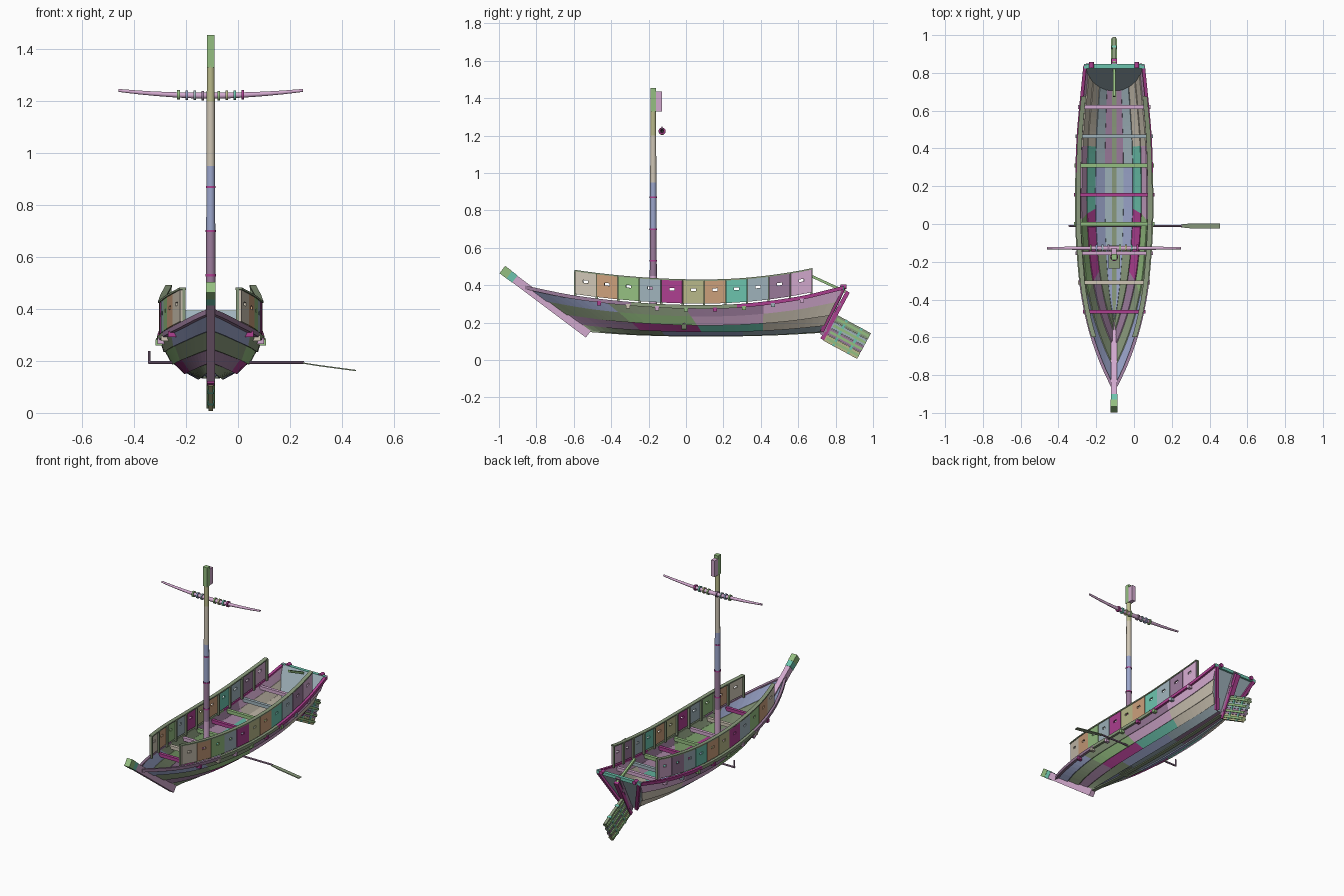
import bpy, bmesh, math, random
from mathutils import Vector as V

if "Cube" in bpy.data.objects:
    bpy.data.objects.remove(bpy.data.objects["Cube"])

random.seed(4)
CX = -0.105  # centreline of the ship
PAL = {'pink': (.65, .40, .62), 'green': (.30, .52, .22), 'moss': (.25, .32, .20), 'blue': (.33, .38, .60),
       'grape': (.42, .05, .28), 'teal': (.15, .55, .42), 'sand': (.62, .56, .46), 'olive': (.48, .48, .25),
       'slate': (.35, .45, .50), 'plum': (.33, .20, .33), 'rust': (.60, .35, .20)}
MATS = {}
for key, c in PAL.items():
    MATS[key] = bpy.data.materials.new(key)
    MATS[key].diffuse_color = (*c, 1)


def finish(name, bm, cols, mirror=False, smooth=False):
    bmesh.ops.recalc_face_normals(bm, faces=bm.faces)
    me = bpy.data.meshes.new(name)
    bm.to_mesh(me)
    bm.free()
    ob = bpy.data.objects.new(name, me)
    bpy.context.collection.objects.link(ob)
    ob.location.x = CX
    for c in ([cols] if isinstance(cols, str) else cols):
        me.materials.append(MATS[c])
    if mirror:
        ob.modifiers.new('mirror', 'MIRROR').use_mirror_merge = False
    if smooth:
        bpy.context.view_layer.objects.active = ob
        ob.select_set(True)
        bpy.ops.object.shade_smooth_by_angle(angle=math.radians(40))
        ob.select_set(False)
    return ob


def loft(name, rings, cols, mirror=False, smooth=False):
    """Skin closed rings; several colours become butted lengths."""
    bm = bmesh.new()
    vs = [[bm.verts.new(p) for p in r] for r in rings]
    n, k = len(rings[0]), 1 if isinstance(cols, str) else len(cols)
    for i in range(len(vs) - 1):
        for j in range(n):
            f = bm.faces.new((vs[i][j], vs[i][(j + 1) % n], vs[i + 1][(j + 1) % n], vs[i + 1][j]))
            f.material_index = i * k // (len(vs) - 1)
    bm.faces.new(vs[0])
    bm.faces.new(vs[-1]).material_index = k - 1
    return finish(name, bm, cols, mirror, smooth)


def bar(name, p, q, a, b, col, mirror=False):
    """Rectangular beam from p to q: a = width sideways, b = depth."""
    p, q = V(p), V(q)
    d = (q - p).normalized()
    s = V((0, 1, 0)) if abs(d.x) > .7 else V((1, 0, 0))
    s = (s - d * s.dot(d)).normalized()
    t = d.cross(s)
    ring = [s * i * a / 2 + t * j * b / 2 for i, j in ((-1, -1), (1, -1), (1, 1), (-1, 1))]
    return loft(name, [[c + o for o in ring] for c in (p, q)], col, mirror)


def rod(name, pts, radii, col, n=12):
    """Round rod through points lying along one main direction."""
    d = (V(pts[-1]) - V(pts[0])).normalized()
    s = d.orthogonal().normalized()
    t = d.cross(s)
    return loft(name, [[V(p) + (s * math.cos(2 * math.pi * k / n) + t * math.sin(2 * math.pi * k / n)) * r
                        for k in range(n)] for p, r in zip(pts, radii)], col, smooth=True)


def curve(tab, x):
    """Smooth interpolation of a small (x, value) table."""
    def slope(i):
        a, b = max(i - 1, 0), min(i + 1, len(tab) - 1)
        return (tab[b][1] - tab[a][1]) / (tab[b][0] - tab[a][0])
    i = max(k for k in range(len(tab) - 1) if x >= tab[k][0] or k == 0)
    h = tab[i + 1][0] - tab[i][0]
    t = (x - tab[i][0]) / h
    return ((2*t**3 - 3*t*t + 1) * tab[i][1] + (t**3 - 2*t*t + t) * h * slope(i)
            + (3*t*t - 2*t**3) * tab[i + 1][1] + (t**3 - t*t) * h * slope(i + 1))


# Hull shape: plan half width, sheer, keel and section
PLAN = [(0, .008), (.065, .06), (.15, .113), (.235, .15), (.33, .176), (.5, .196), (.68, .195), (.8, .186), (1, .153)]
SHEER = [(0, .39), (.153, .338), (.33, .303), (.506, .287), (.68, .293), (.86, .332), (1, .388)]
KEEL = [(0, .155), (.2, .138), (.5, .13), (.8, .137), (1, .15)]
SECT = [(0, 0), (.25, .03), (.51, .17), (.74, .4), (.9, .7), (1, 1)]


def hull(u, i):
    x, h = SECT[i]
    y0, y1 = -.52 - .34 * h, .72 + .12 * h
    k = curve(KEEL, u)
    return V((x * curve(PLAN, u), y0 + (y1 - y0) * u, k + (curve(SHEER, u) - k) * h))


def rim(y):
    return hull((y + .86) / 1.7, 5)


# Overlapping strakes
US = [k / 36 for k in range(37)]
COLS = [('blue', 'slate', 'plum'), ('moss', 'blue', 'slate'), ('plum', 'grape', 'teal', 'sand'),
        ('moss', 'green', 'pink', 'sand'), ('blue', 'moss', 'plum', 'pink')]
for i in range(5):
    rings = []
    for u in US:
        a, b = hull(u, i), hull(u, i + 1)
        t = b - a
        n = V((t.z, 0, -t.x)).normalized()
        lap = .006 if i else 0
        low = a - t * (.08 if i else 0)
        rings.append([low + n * lap, b, b - n * .007, low + n * (lap - .007)])
        for p in rings[-1]:
            p.x = max(p.x, 0)
    loft('strake_%d' % i, rings, COLS[i], mirror=True)

# Gunwale rail and keel
loft('gunwale', [[hull(u, 5) + V((dx, 0, dz)) for dx, dz in ((-.008, -.012), (.01, -.012), (.01, .008), (-.008, .008))]
                 for u in US], ('plum', 'moss', 'grape'), mirror=True)
loft('keel', [[hull(u, 0) + V((dx, 0, dz)) for dx, dz in ((-.012, -.005), (.012, -.005), (.012, .01), (-.012, .01))]
              for u in US], 'moss')

# Transom, sternpost and stern cap
tr = [hull(1, i) for i in range(6)]
tr = tr + [V((-p.x, p.y, p.z)) for p in tr[:0:-1]]
loft('transom', [tr, [p + V((0, -.016, .004)) for p in tr]], 'slate')
bar('transom_cap', (-.16, .835, .385), (.16, .835, .385), .022, .02, 'teal')
bar('transom_edge', (.05, .728, .155), (.145, .84, .38), .02, .02, 'grape', mirror=True)
bar('sternpost', (0, .725, .135), (0, .846, .39), .03, .02, 'plum')
for x in (-.12, .12):
    rod('stern_knob', [(x, .825, .392), (x, .858, .392)], [.013, .013], 'grape')

# Stem timber with banded head
bar('stem', (0, -.522, .138), (0, -.915, .433), .032, .044, 'pink')
bar('stem_band', (0, -.915, .433), (0, -.945, .456), .035, .048, 'teal')
bar('stem_head', (0, -.945, .456), (0, -.982, .484), .037, .05, 'green')

# Cross beams through the sides
for k, c in zip(range(-3, 5), ('grape', 'sand', 'pink', 'green', 'grape', 'green', 'slate', 'pink')):
    p = rim(k * .155)
    w = p.x + .016
    bar('cross_beam', (-w, k * .155, p.z - .016), (w, k * .155, p.z - .016), .02, .022, c)

# Side panels with slots, posts and cap rail
SS, TS = (0, .38, .62, 1), (0, .54, .65, 1)
for k, c in enumerate(('sand', 'rust', 'green', 'slate', 'grape', 'olive', 'rust', 'teal', 'slate', 'plum', 'pink')):
    y0 = -.593 + k * .1153
    a, b = rim(y0), rim(y0 + .112)
    bm = bmesh.new()
    g = [[bm.verts.new(a.lerp(b, s) + V((-.004, 0, .016 + .124 * t))) for t in TS] for s in SS]
    for i in range(3):
        for j in range(3):
            if (i, j) != (1, 1):
                bm.faces.new((g[i][j], g[i + 1][j], g[i + 1][j + 1], g[i][j + 1]))
    ob = finish('side_panel_%d' % k, bm, c)
    so = ob.modifiers.new('thick', 'SOLIDIFY')
    so.thickness, so.offset = .01, 0
    ob.modifiers.new('mirror', 'MIRROR').use_mirror_merge = False
for k in range(12):
    p = rim(-.592 + k * .1148) + V((-.014, 0, 0))
    bar('panel_post', p, p + V((0, 0, .138)), .012, .012, 'moss', mirror=True)
ys = [-.597 + k * 1.272 / 22 for k in range(23)]
loft('panel_cap', [[rim(y) + V((dx, 0, dz)) for dx, dz in ((-.02, .137), (.005, .137), (.005, .145), (-.02, .145))]
                   for y in ys], 'moss', mirror=True)

# Mast, bands and head
MY = -.175
rod('mast', [(0, MY, z) for z in (.14, .45, .7, .95, 1.2, 1.34)], [.02, .019, .0175, .0165, .0155, .015],
    ('pink', 'plum', 'blue', 'sand', 'olive'), 16)
bar('mast_head', (0, MY, 1.33), (0, MY, 1.455), .03, .03, 'green')
for z, r in ((.53, .021), (.70, .021), (.87, .019)):
    rod('mast_band', [(0, MY, z - .004), (0, MY, z + .004)], [r, r], 'grape', 16)
bar('pulley_block', (0, -.145, 1.33), (0, -.145, 1.435), .026, .036, 'pink')
bar('mast_step', (0, MY - .06, .15), (0, MY + .06, .15), .06, .03, 'moss')

# Curved yard with lashings
xs = [-.355 + k * .071 for k in range(11)]
bend = lambda x: (x, -.128, 1.222 + .02 * (x / .355) ** 2)
rod('yard', [bend(x) for x in xs], [.013 - .007 * abs(x) / .355 for x in xs], 'pink')
for k, c in zip((-4, -3, -2, -1, 1, 2, 3, 4), ('green', 'blue', 'slate', 'plum', 'green', 'olive', 'teal', 'grape')):
    x, y, z = bend(k * .031)
    rod('yard_lashing', [(x - .005, y, z), (x + .005, y, z)], [.019, .019], c)

# Rudder: stock, planked blade, battens, tiller
D, N = V((0, -.475, -.88)), V((0, .88, -.475))  # down the stock, outward
TOP = V((0, .866, .366))
bar('rudder_stock', TOP, TOP + D * .29, .03, .022, 'grape')
C = V((0, .808, .242))
for k, c in enumerate(('moss', 'slate', 'plum', 'olive')):
    p = C + D * (.02 + k * .0392)
    bar('rudder_plank', p, p + N * .206, .018, .038, c)
    p = C + D * (.02 + k * .0392)
    bar('rudder_batten', p + N * .01, p + N * .206, .032, .014, 'green')
for s in (.06, .15):
    p = C + N * s
    bar('rudder_strap', p, p + D * .157, .026, .014, 'teal')
for z in (.08, .24):
    p = TOP + D * z
    bar('rudder_hinge', p - N * .03, p, .036, .014, 'plum')
bar('tiller', (0, .675, .447), (0, .86, .362), .014, .014, 'green')

# Steering oar laid across the hull (x given from the centreline)
rod('oar_shaft', [(-.24, -.01, .194), (.36, -.01, .194)], [.006, .006], 'plum', 8)
rod('oar_grip', [(-.237, -.01, .19), (-.237, -.01, .238)], [.005, .005], 'plum', 8)
blade = [(.355, .008, .192), (.41, .0135, .183), (.56, .0135, .163)]
loft('oar_blade', [[V((x, -.01 + i * w, z + j * .0025)) for i, j in ((-1, -1), (1, -1), (1, 1), (-1, 1))]
                   for x, w, z in blade], 'moss')

for m in bpy.data.materials:
    if m.users and not m.is_grease_pencil:
        m.use_nodes = True
        m.node_tree.nodes["Principled BSDF"].inputs["Base Color"].default_value = m.diffuse_color
